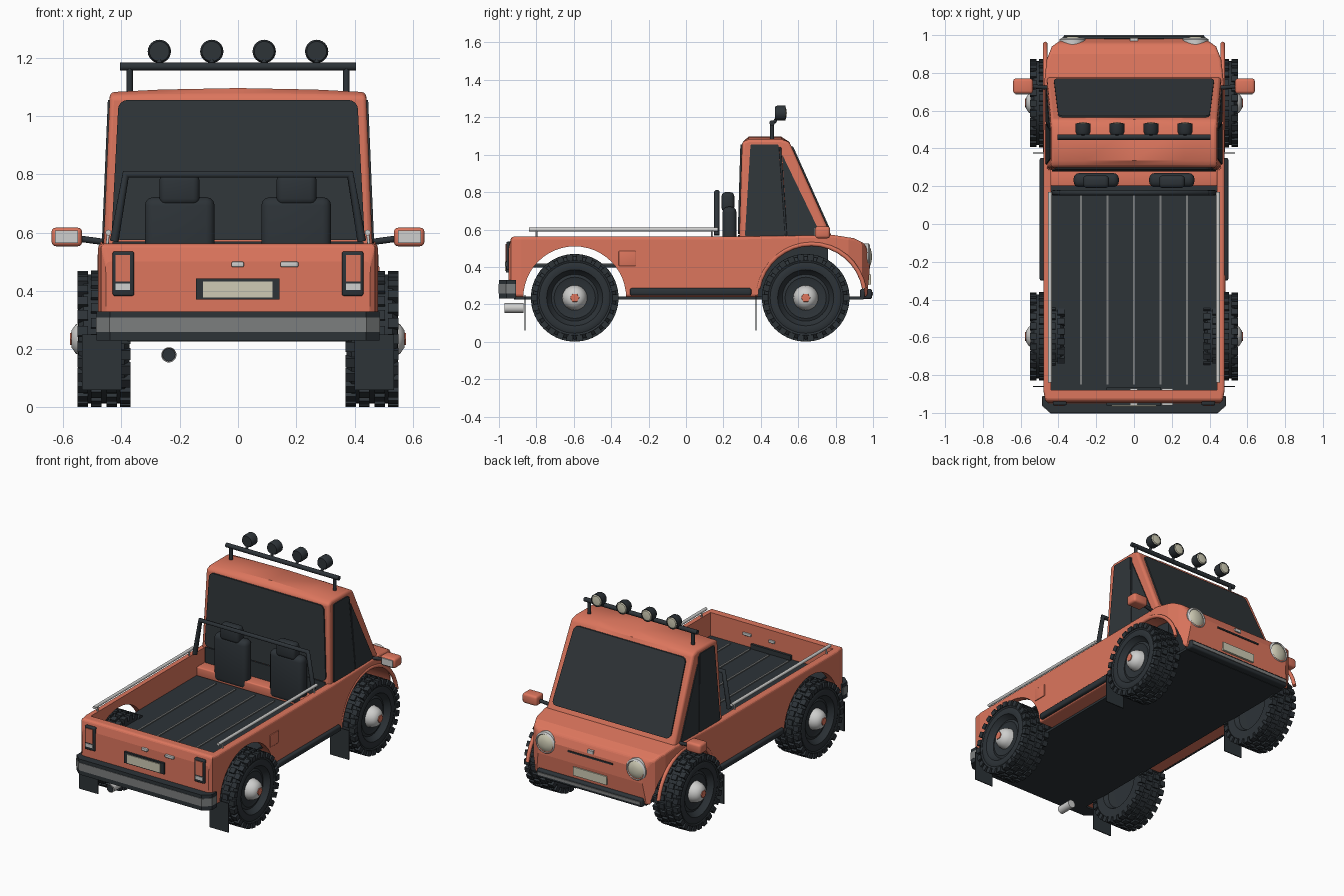
import bpy, bmesh, math
from mathutils import Vector, Matrix

if "Cube" in bpy.data.objects:
    bpy.data.objects.remove(bpy.data.objects["Cube"])


def material(name, r, g, b):
    m = bpy.data.materials.new(name)
    m.use_nodes = True
    m.diffuse_color = (r, g, b, 1)
    m.node_tree.nodes["Principled BSDF"].inputs["Base Color"].default_value = (r, g, b, 1)
    return m


ORANGE = material("orange paint", .72, .18, .11)
DARK = material("dark rubber", .026, .033, .039)
GLASS = material("dark glass", .03, .037, .042)
GREY = material("grey trim", .2, .21, .21)
SILVER = material("silver metal", .62, .62, .61)
CREAM = material("cream lamp", .62, .6, .46)


def finish(name, bm, mat, smooth=True):
    bmesh.ops.recalc_face_normals(bm, faces=bm.faces)
    me = bpy.data.meshes.new(name)
    bm.to_mesh(me)
    bm.free()
    me.materials.append(mat)
    ob = bpy.data.objects.new(name, me)
    bpy.context.collection.objects.link(ob)
    if smooth:
        bpy.ops.object.select_all(action='DESELECT')
        ob.select_set(True)
        bpy.context.view_layer.objects.active = ob
        bpy.ops.object.shade_smooth_by_angle(angle=math.radians(35))
    return ob


def box(name, x, y, z, mat, bevel=0):
    """Box from three (low, high) ranges."""
    bm = bmesh.new()
    bmesh.ops.create_cube(bm, size=1)
    for v in bm.verts:
        v.co = [sum(r) / 2 + c * (r[1] - r[0]) for c, r in zip(v.co, (x, y, z))]
    if bevel:
        bmesh.ops.bevel(bm, geom=bm.edges[:], offset=bevel, segments=3, profile=.5, affect='EDGES')
    return finish(name, bm, mat, bevel > 0)


def side(s, low, high):
    return (low, high) if s > 0 else (-high, -low)


def prism(name, pts, depth, mat, corner=0):
    """Flat polygon given depth along a vector, centred on the polygon."""
    bm = bmesh.new()
    d = Vector(depth)
    face = bm.faces.new([bm.verts.new(Vector(p) - d / 2) for p in pts])
    if corner:
        bmesh.ops.bevel(bm, geom=bm.verts[:], offset=corner, segments=4, profile=.5, affect='VERTICES')
    ext = bmesh.ops.extrude_face_region(bm, geom=bm.faces[:])
    bmesh.ops.translate(bm, verts=[v for v in ext["geom"] if isinstance(v, bmesh.types.BMVert)], vec=d)
    return finish(name, bm, mat, False)


def lathe(name, profile, loc, axis, mat, segs=32):
    """Spin (radius, along) points about the axis direction through loc."""
    bm = bmesh.new()
    rot = Vector(axis).to_track_quat('Z', 'Y').to_matrix()
    rings = [[bm.verts.new(Vector(loc) + rot @ Vector((r * math.cos(a), r * math.sin(a), t)))
              for a in (math.tau * i / segs for i in range(segs))] for r, t in profile]
    for a, b in zip(rings, rings[1:]):
        for i in range(segs):
            j = (i + 1) % segs
            bm.faces.new((a[i], a[j], b[j], b[i]))
    bmesh.ops.remove_doubles(bm, verts=bm.verts, dist=1e-5)
    return finish(name, bm, mat)


def rod(name, pts, r, mat):
    cu = bpy.data.curves.new(name, 'CURVE')
    cu.dimensions, cu.bevel_depth, cu.use_fill_caps = '3D', r, True
    sp = cu.splines.new('POLY')
    sp.points.add(len(pts) - 1)
    for p, c in zip(sp.points, pts):
        p.co = (*c, 1)
    cu.materials.append(mat)
    ob = bpy.data.objects.new(name, cu)
    bpy.context.collection.objects.link(ob)
    return ob


def boolean(ob, cutter, op='DIFFERENCE'):
    m = ob.modifiers.new(cutter.name, 'BOOLEAN')
    m.object, m.operation, m.solver = cutter, op, 'EXACT'
    cutter.hide_render = True
    cutter.hide_set(True)
    cutter.display_type = 'WIRE'


REAR, FRONT, AXLE = -.595, .64, .235

# Body: side profile crossed with a rounded plan, then arches and bed cut out
profile = [(-.93, .24), (-.95, .31), (-.948, .5), (-.935, .562), (.3, .562), (.78, .572),
           (.9, .553), (.955, .525), (.978, .47), (.982, .38), (.968, .24)]
body = prism("body", [(0, y, z) for y, z in profile], (1.2, 0, 0), ORANGE)
half = [(.44, -.96), (.47, -.935), (.48, -.88), (.48, .3), (.475, .75), (.462, .87), (.435, .94), (.37, .985)]
plan = [(x, y, .4) for x, y in half] + [(-x, y, .4) for x, y in reversed(half)]
boolean(body, prism("plan_cutter", plan, (0, 0, .8), ORANGE), 'INTERSECT')
bev = body.modifiers.new("soft_edges", 'BEVEL')
bev.width, bev.segments, bev.angle_limit = .014, 3, math.radians(40)
for nm, y, r in (("rear", REAR, .275), ("front", FRONT + .03, .285)):
    boolean(body, lathe(nm + "_arch_cutter", [(0, -.7), (r, -.7), (r, .7), (0, .7)], (0, y, AXLE), (1, 0, 0), ORANGE, 48))
boolean(body, box("bed_cutter", (-.44, .44), (-.88, .285), (.4, .8), ORANGE))

# Bed floor, ribs and underside
box("bed_floor", (-.44, .44), (-.88, .285), (.398, .412), DARK)
for i in range(-2, 3):
    box("floor_rib", (i * .14 - .006, i * .14 + .006), (-.85, .17), (.41, .418), GREY)
box("underside", (-.38, .38), (-.92, .95), (.226, .242), DARK)
box("cab_floor_well", (-.365, .365), (.36, .76), (.24, .53), DARK)
box("bed_front_ledge", (-.44, .44), (.2, .29), (.41, .47), ORANGE, .008)

# Cab with a crowned roof
def cab_x(z):
    return .462 - (z - .55) * .042


section = [(.285, .55), (.3, 1.068), (.335, 1.082), (.51, 1.082), (.553, 1.068), (.785, .55)]
bm = bmesh.new()
columns = [[bm.verts.new((f * cab_x(z), y, z + (.014 * (1 - f * f) if z > 1.08 else 0)))
            for y, z in section] for f in (-1, -.6, 0, .6, 1)]
for a, b in zip(columns, columns[1:]):
    for i in range(6):
        j = (i + 1) % 6
        bm.faces.new((a[i], a[j], b[j], b[i]))
bm.faces.new(columns[0])
bm.faces.new(columns[-1])
cab = finish("cab", bm, ORANGE)
bev = cab.modifiers.new("soft_edges", 'BEVEL')
bev.width, bev.segments, bev.angle_limit = .015, 3, math.radians(40)


def screen_y(z):
    return .785 - (z - .55) * .448


def back_y(z):
    return .285 + (z - .55) * .029


for nm, fy, top, low, wt, wb in (("windshield", screen_y, 1.045, .6, .4, .425), ("rear_window", back_y, 1.055, .575, .41, .435)):
    prism(nm, [(-wb, fy(low), low), (wb, fy(low), low), (wt, fy(top), top), (-wt, fy(top), top)],
          (0, .018, 0), GLASS, .03)
box("lower_bulkhead", (-.43, .43), (.278, .285), (.46, .57), DARK)
for s in (-1, 1):
    for nm, pts in (("door_window", [(.315, .565), (.345, 1.055), (.495, 1.055), (.53, .565)]),
                    ("quarter_window", [(.54, .565), (.515, 1.0), (.725, .565)])):
        prism(nm, [(s * cab_x(z), y, z) for y, z in pts], (.012, 0, 0), GLASS, .008)
    rod("window_divider", [(s * cab_x(.565), .535, .565), (s * cab_x(1.04), .503, 1.04)], .006, DARK)

# Roof rack with four lamps
rod("rack_bar", [(-.405, .46, 1.17), (.405, .46, 1.17)], .014, DARK)
for s in (-1, 1):
    rod("rack_post", [(s * .372, .46, 1.07), (s * .372, .46, 1.17)], .011, DARK)
for x in (-.27, -.09, .09, .27):
    rod("lamp_stem", [(x, .47, 1.17), (x, .495, 1.21)], .009, DARK)
    lathe("roof_lamp", [(0, -.03), (.034, -.03), (.04, -.018), (.04, .026), (.036, .026)], (x, .505, 1.222), (0, 1, 0), DARK, 24)
    lathe("roof_lamp_lens", [(.037, .022), (.03, .03), (0, .034)], (x, .505, 1.222), (0, 1, 0), CREAM, 24)

# Roll bar, bed rails, seats
rod("roll_bar", [(-.425, .165, .57), (-.385, .165, .8), (.385, .165, .8), (.425, .165, .57)], .015, DARK)
for s in (-1, 1):
    rod("bed_rail", [(s * .445, -.84, .6), (s * .445, .17, .6)], .01, SILVER)
    for y in (-.8, .14):
        rod("rail_foot", [(s * .45, y, .55), (s * .445, y, .6)], .005, SILVER)
    box("seat_back", side(s, .08, .32), (.195, .27), (.41, .722), DARK, .03)
    box("headrest", side(s, .132, .27), (.19, .258), (.695, .8), DARK, .022)

# Wheels with knobbly tread
tyre = [(0, -.05), (.13, -.055), (.145, -.083), (.2, -.087), (.222, -.07), (.222, .07), (.2, .087), (.19, .083),
        (.175, .089), (.15, .084), (.135, .06), (.125, .05), (.11, .056), (.09, .05), (0, .05)]
dome = [(.068, .045), (.062, .075), (.05, .097), (.03, .111), (0, .114)]
for nm, y in (("rear", REAR), ("front", FRONT)):
    for s in (-1, 1):
        hub = (s * .46, y, AXLE)
        lathe(nm + "_tyre", tyre, hub, (s, 0, 0), DARK, 48)
        lathe(nm + "_hub_cap", dome, hub, (s, 0, 0), SILVER, 24)
        lathe(nm + "_hub_badge", [(.026, .105), (.024, .116), (0, .117)], hub, (s, 0, 0), ORANGE, 6)
        bm = bmesh.new()
        for i in range(26):
            for k, t in enumerate((-.073, -.026, .026, .073)):
                turn = Matrix.Rotation(math.tau * (i + .5 * (k % 2)) / 26, 4, 'X')
                size = Matrix.Diagonal((.036, .034, .032 if k in (0, 3) else .022, 1))
                place = Matrix.Translation((t, 0, .217 if k in (0, 3) else .223))
                bmesh.ops.create_cube(bm, size=1, matrix=Matrix.Translation(hub) @ turn @ place @ size)
        finish(nm + "_tread", bm, DARK, False)
        flap = -.86 if y < 0 else .375
        box(nm + "_mud_flap", side(s, .4, .535), (flap - .003, flap + .003), (.06, .25), DARK)

for s in (-1, 1):
    # Front arch lip, sill step, mirror
    arc = [math.radians(a) for a in range(10, 171, 10)]
    rod("arch_lip", [(s * .47, FRONT + .03 + .288 * math.cos(a), AXLE + .288 * math.sin(a)) for a in arc], .012, ORANGE)
    box("sill_step", side(s, .46, .5), (-.3, .35), (.247, .287), DARK, .012)
    rod("mirror_arm", [(s * .44, .72, .565), (s * .55, .73, .58)], .011, DARK)
    box("mirror", side(s, .535, .64), (.69, .77), (.553, .617), ORANGE, .015)
    box("mirror_glass", side(s, .55, .628), (.685, .693), (.565, .607), SILVER)
    # Headlamp and tail lamp
    lamp = (s * .325, .965, .455)
    lathe("headlamp_ring", [(.07, -.03), (.07, .012), (.06, .02), (.055, .012)], lamp, (0, 1, 0), SILVER)
    lathe("headlamp", [(.06, .01), (.045, .022), (.02, .028), (0, .029)], lamp, (0, 1, 0), CREAM)
    box("tail_lamp_frame", side(s, .357, .43), (-.96, -.92), (.383, .535), DARK, .006)
    box("tail_lamp", side(s, .37, .42), (-.964, -.95), (.432, .523), ORANGE)
    box("reverse_lamp", side(s, .37, .42), (-.964, -.95), (.403, .425), SILVER)

# Tailgate fittings
box("rear_plate_frame", (-.145, .142), (-.962, -.865), (.37, .442), DARK)
box("rear_plate", (-.12, .118), (-.967, -.955), (.377, .432), CREAM)
for a, b in ((-.022, .02), (.146, .207)):
    box("tailgate_handle", (a, b), (-.962, -.87), (.482, .5), SILVER, .004)
box("filler_flap", (.477, .485), (-.36, -.27), (.405, .485), ORANGE, .003)

# Bumpers and exhaust
rear_plan = [(-.44, -1), (-.485, -.96), (-.485, -.91), (.485, -.91), (.485, -.96), (.44, -1)]
prism("rear_bumper", [(x, y, .28) for x, y in rear_plan], (0, 0, .1), DARK)
prism("rear_bumper_strip", [(x * 1.004, y * 1.003, .283) for x, y in rear_plan], (0, 0, .05), GREY)
box("front_bumper", (-.38, .38), (.93, .995), (.228, .282), DARK, .012)
box("front_bumper_strip", (-.37, .37), (.985, 1), (.248, .266), GREY)
lathe("exhaust", [(0, -.03), (.02, -.03), (.026, -.05), (.026, .05), (0, .05)], (-.237, -.92, .18), (0, 1, 0), SILVER, 20)
lathe("exhaust_mouth", [(.022, 0), (.0, .001)], (-.237, -.971, .18), (0, 1, 0), DARK, 20)

# Nose fittings
box("grille_slot", (-.16, .16), (.97, .985), (.444, .454), DARK)
box("nose_badge", (-.02, .02), (.96, .984), (.475, .495), SILVER)
box("front_plate", (-.12, .12), (.97, .988), (.305, .36), CREAM)
